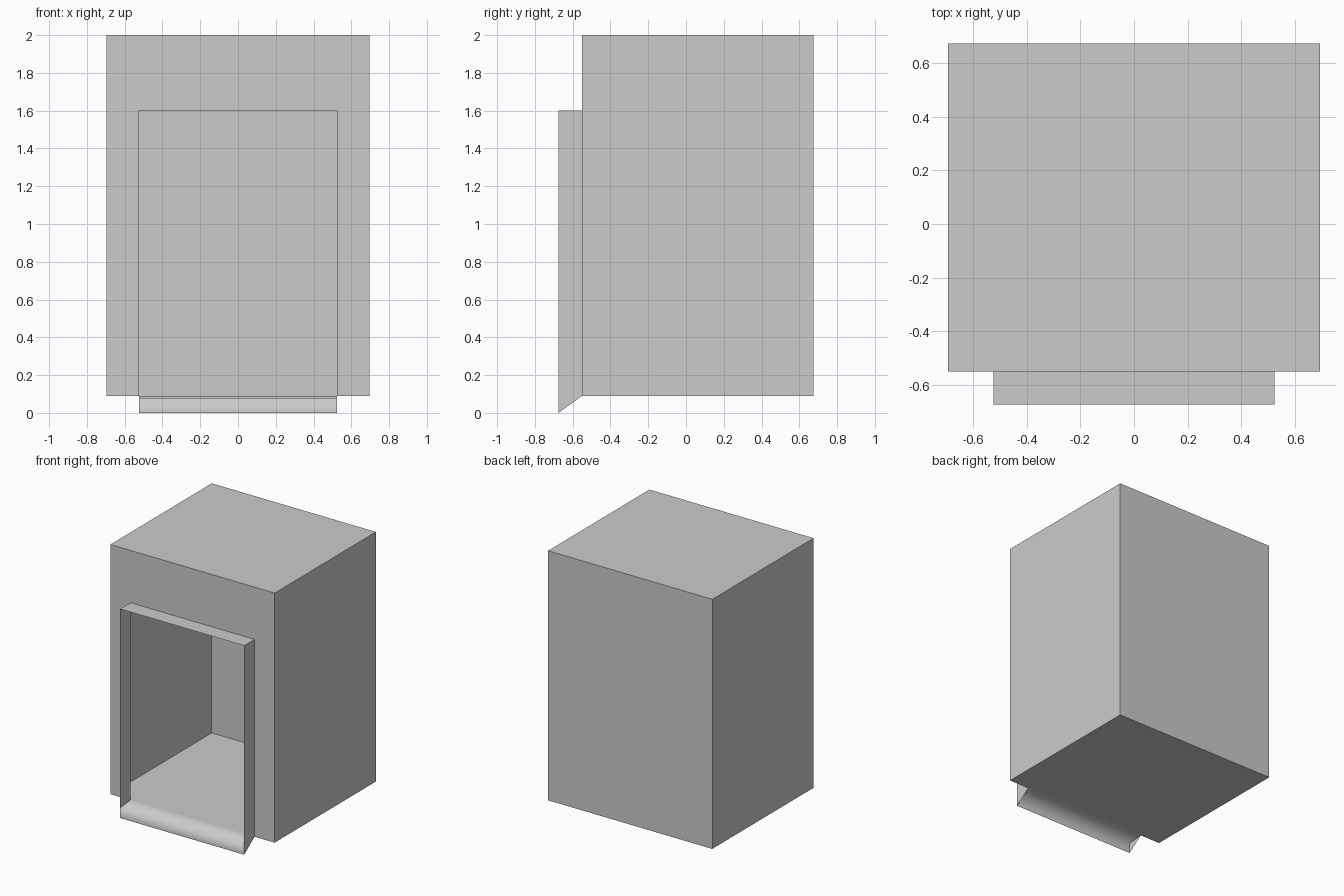
import bpy
import bmesh

cube = bpy.data.objects.get("Cube")
if cube:
    bpy.data.objects.remove(cube, do_unlink=True)

grey = bpy.data.materials.new("plain_grey")
grey.use_nodes = True
colour = (0.6, 0.6, 0.6, 1)
grey.diffuse_color = colour
grey.node_tree.nodes["Principled BSDF"].inputs["Base Color"].default_value = colour

# Main dimensions
W, FRONT, BACK, BASE, TOP = 0.695, -0.55, 0.675, 0.09, 2.0
DOOR_W, DOOR_TOP, LIP = 0.525, 1.6, -0.675


def sheet(name, faces, smooth=False):
    """Thin open surface from a list of polygons, with shared corners welded."""
    bm = bmesh.new()
    for corners in faces:
        bm.faces.new([bm.verts.new(c) for c in corners]).smooth = smooth
    bmesh.ops.remove_doubles(bm, verts=bm.verts, dist=0.0005)
    mesh = bpy.data.meshes.new(name)
    bm.to_mesh(mesh)
    bm.free()
    mesh.materials.append(grey)
    obj = bpy.data.objects.new(name, mesh)
    bpy.context.collection.objects.link(obj)
    return obj


def side_panel(x, outline):
    """Upright panel at x from (y, z) points, wound to face outwards."""
    points = [(x, y, z) for y, z in outline]
    return points if x > 0 else points[::-1]


# Hollow cabinet: sides, back and roof
wall = [(FRONT, BASE), (BACK, BASE), (BACK, TOP), (FRONT, TOP)]
sheet("cabinet_shell", [
    side_panel(W, wall),
    side_panel(-W, wall),
    [(W, BACK, BASE), (-W, BACK, BASE), (-W, BACK, TOP), (W, BACK, TOP)],
    [(-W, FRONT, TOP), (W, FRONT, TOP), (W, BACK, TOP), (-W, BACK, TOP)],
])

# Front wall around the opening
sheet("front_wall", [
    [(x0, FRONT, z0), (x1, FRONT, z0), (x1, FRONT, z1), (x0, FRONT, z1)]
    for x0, x1, z0, z1 in (
        (-W, -DOOR_W, BASE, DOOR_TOP),
        (DOOR_W, W, BASE, DOOR_TOP),
        (-W, W, DOOR_TOP, TOP),
    )
])

# Floor
sheet("floor", [[(-W, FRONT, BASE), (W, FRONT, BASE), (W, BACK, BASE), (-W, BACK, BASE)]])

# Projecting door frame: two jambs with slanted feet and a head plate
jamb = [(LIP, 0), (FRONT, BASE), (FRONT, DOOR_TOP), (LIP, DOOR_TOP)]
sheet("door_frame", [
    side_panel(DOOR_W, jamb),
    side_panel(-DOOR_W, jamb),
    [(-DOOR_W, LIP, DOOR_TOP), (DOOR_W, LIP, DOOR_TOP),
     (DOOR_W, FRONT, DOOR_TOP), (-DOOR_W, FRONT, DOOR_TOP)],
])

# Door sill that turns down into a front lip, open underneath
profile = [(LIP, 0), (LIP, 0.078), (FRONT, BASE)]
sheet("door_sill", [
    [(-DOOR_W, y0, z0), (DOOR_W, y0, z0), (DOOR_W, y1, z1), (-DOOR_W, y1, z1)]
    for (y0, z0), (y1, z1) in zip(profile, profile[1:])
], smooth=True)
